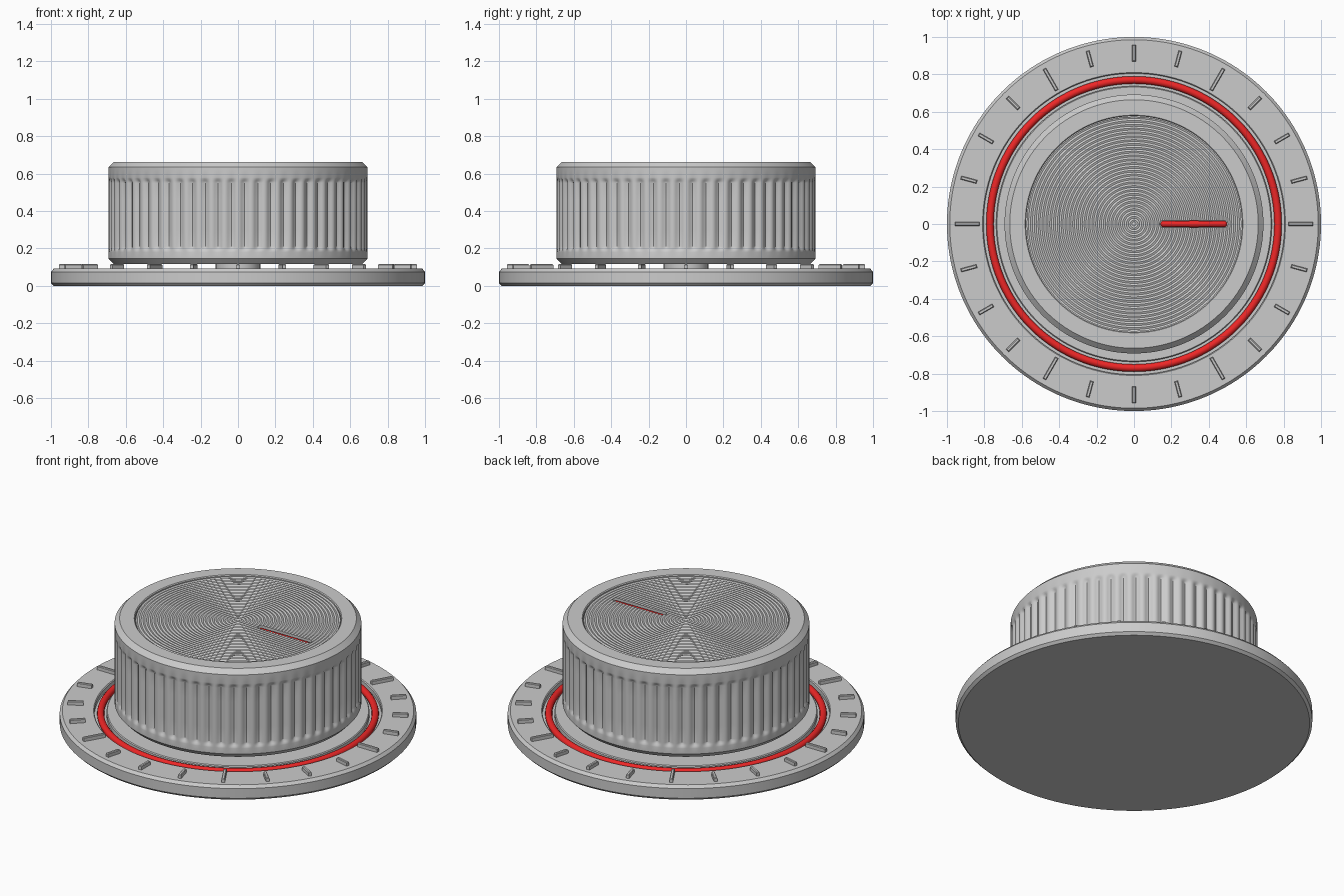
import bpy, bmesh, math
from math import pi, sin, cos, radians

if "Cube" in bpy.data.objects:
    bpy.data.objects.remove(bpy.data.objects["Cube"])

red = bpy.data.materials.new("red")
red.diffuse_color = (0.85, 0.02, 0.02, 1)
red.use_nodes = True
red.node_tree.nodes["Principled BSDF"].inputs["Base Color"].default_value = red.diffuse_color


def finish(bm, name, mat=None, angle=30):
    bmesh.ops.recalc_face_normals(bm, faces=bm.faces)
    me = bpy.data.meshes.new(name)
    bm.to_mesh(me)
    bm.free()
    ob = bpy.data.objects.new(name, me)
    bpy.context.collection.objects.link(ob)
    if mat:
        me.materials.append(mat)
    smooth(ob, angle)
    return ob


def smooth(ob, angle=30):
    bpy.ops.object.select_all(action='DESELECT')
    ob.select_set(True)
    bpy.context.view_layer.objects.active = ob
    bpy.ops.object.shade_smooth_by_angle(angle=radians(angle))


def lathe(name, profile, segs, inset=None, mat=None, closed=False, angle=30):
    """Spin (radius, z) points about z; inset(a, z, r) reduces the radius."""
    bm = bmesh.new()
    rings = []
    for r, z in profile:
        if r < 1e-6:
            rings.append([bm.verts.new((0, 0, z))] * segs)
            continue
        ring = []
        for i in range(segs):
            a = 2 * pi * i / segs
            q = r - (inset(a, z, r) if inset else 0)
            ring.append(bm.verts.new((q * cos(a), q * sin(a), z)))
        rings.append(ring)
    pairs = list(zip(rings, rings[1:]))
    if closed:
        pairs.append((rings[-1], rings[0]))
    for lo, hi in pairs:
        for i in range(segs):
            j = (i + 1) % segs
            vs = list(dict.fromkeys((lo[i], lo[j], hi[j], hi[i])))
            bm.faces.new(vs)
    return finish(bm, name, mat, angle)


# base plate with the groove for the red ring
lathe("base_plate", [(0, 0), (0.985, 0), (1, 0.015), (1, 0.075), (0.985, 0.092),
                     (0.81, 0.092), (0.805, 0.087), (0.805, 0.062), (0.737, 0.062),
                     (0.737, 0.087), (0.732, 0.092), (0, 0.092)], 160)

# red indicator ring
lathe("indicator_ring", [(0.77 + 0.02 * cos(t * pi / 6), 0.073 + 0.02 * sin(t * pi / 6))
                         for t in range(12)], 160, mat=red, closed=True, angle=60)

# raised tick marks, a longer one every 60 degrees
bm = bmesh.new()
for k in range(24):
    a = k * pi / 12
    r0, r1 = (0.825 if k % 4 == 0 else 0.87), 0.958
    hw, z0, z1, c = 0.0095, 0.085, 0.116, 0.004
    rings = []
    for z, s in ((z0, 0), (z1 - c, 0), (z1, c)):
        pts = [(r0 + s, -hw + s), (r1 - s, -hw + s), (r1 - s, hw - s), (r0 + s, hw - s)]
        rings.append([bm.verts.new((x * cos(a) - y * sin(a), x * sin(a) + y * cos(a), z))
                      for x, y in pts])
    bm.faces.new(rings[0])
    bm.faces.new(rings[-1])
    for lo, hi in zip(rings, rings[1:]):
        for i in range(4):
            bm.faces.new((lo[i], lo[(i + 1) % 4], hi[(i + 1) % 4], hi[i]))
finish(bm, "tick_marks")

# shaft hidden under the knob
lathe("shaft", [(0, 0.08), (0.12, 0.08), (0.12, 0.13), (0, 0.13)], 32)

# knob body with shallow vertical flutes
FLUTES, Z0, Z1 = 60, 0.18, 0.58


def flute(a, z, r):
    if r < 0.68 or not Z0 < z < Z1:
        return 0
    fade = min(1, (z - Z0) / 0.03, (Z1 - z) / 0.03)
    fade = fade * fade * (3 - 2 * fade)
    return 0.016 * fade * (0.5 - 0.5 * cos(FLUTES * a)) ** 1.3


side = [(0.692, z) for z in (0.145, 0.18, 0.187, 0.195, 0.203, 0.21, 0.3, 0.38, 0.46,
                             0.55, 0.557, 0.565, 0.573, 0.58, 0.635)]
lathe("knob_body", [(0, 0.116), (0.665, 0.116)] + side +
      [(0.664, 0.663), (0.582, 0.663), (0.577, 0.658), (0.577, 0.61), (0, 0.61)],
      FLUTES * 8, flute)

# top disc with fine concentric ripples
N, RINGS = 168, 28
ripple = [(0.574 * (1 - i / N), 0.651 + 0.002 * cos(2 * pi * RINGS * i / N))
          for i in range(N + 1)]
cap = lathe("top_disc", [(0, 0.605), (0.574, 0.605)] + ripple, 96)


def capsule(name, x0, x1, rad, z, mat=None, upright=False):
    """Round-ended bar along x, or a slot-shaped prism when upright."""
    bm = bmesh.new()
    if upright:
        pts = [(x1 - rad + rad * cos(t), rad * sin(t)) for t in
               [-pi / 2 + i * pi / 10 for i in range(11)]]
        pts += [(x0 + rad - (x - x1 + rad), -y) for x, y in pts]
        f = bm.faces.new([bm.verts.new((x, y, z)) for x, y in pts])
        ext = bmesh.ops.extrude_face_region(bm, geom=[f])["geom"]
        bmesh.ops.translate(bm, vec=(0, 0, 0.1),
                            verts=[v for v in ext if isinstance(v, bmesh.types.BMVert)])
    else:
        bmesh.ops.create_uvsphere(bm, u_segments=20, v_segments=12, radius=rad)
        half = (x1 - x0) / 2 - rad
        for v in bm.verts:
            s = 0 if abs(v.co.x) < 1e-6 else math.copysign(1, v.co.x)
            v.co.x += s * half + (x0 + x1) / 2
            v.co.z += z
    return finish(bm, name, mat, 60)


# slot cut in the disc, with the red pointer lying in it
cutter = capsule("slot_cutter", 0.138, 0.502, 0.02, 0.622, upright=True)
cutter.hide_render = True
mod = cap.modifiers.new("slot", 'BOOLEAN')
mod.operation, mod.solver, mod.object = 'DIFFERENCE', 'EXACT', cutter
bpy.context.view_layer.objects.active = cap
bpy.ops.object.modifier_apply(modifier=mod.name)
bpy.data.objects.remove(cutter)
smooth(cap, 40)
capsule("pointer", 0.142, 0.498, 0.0175, 0.626, red)
